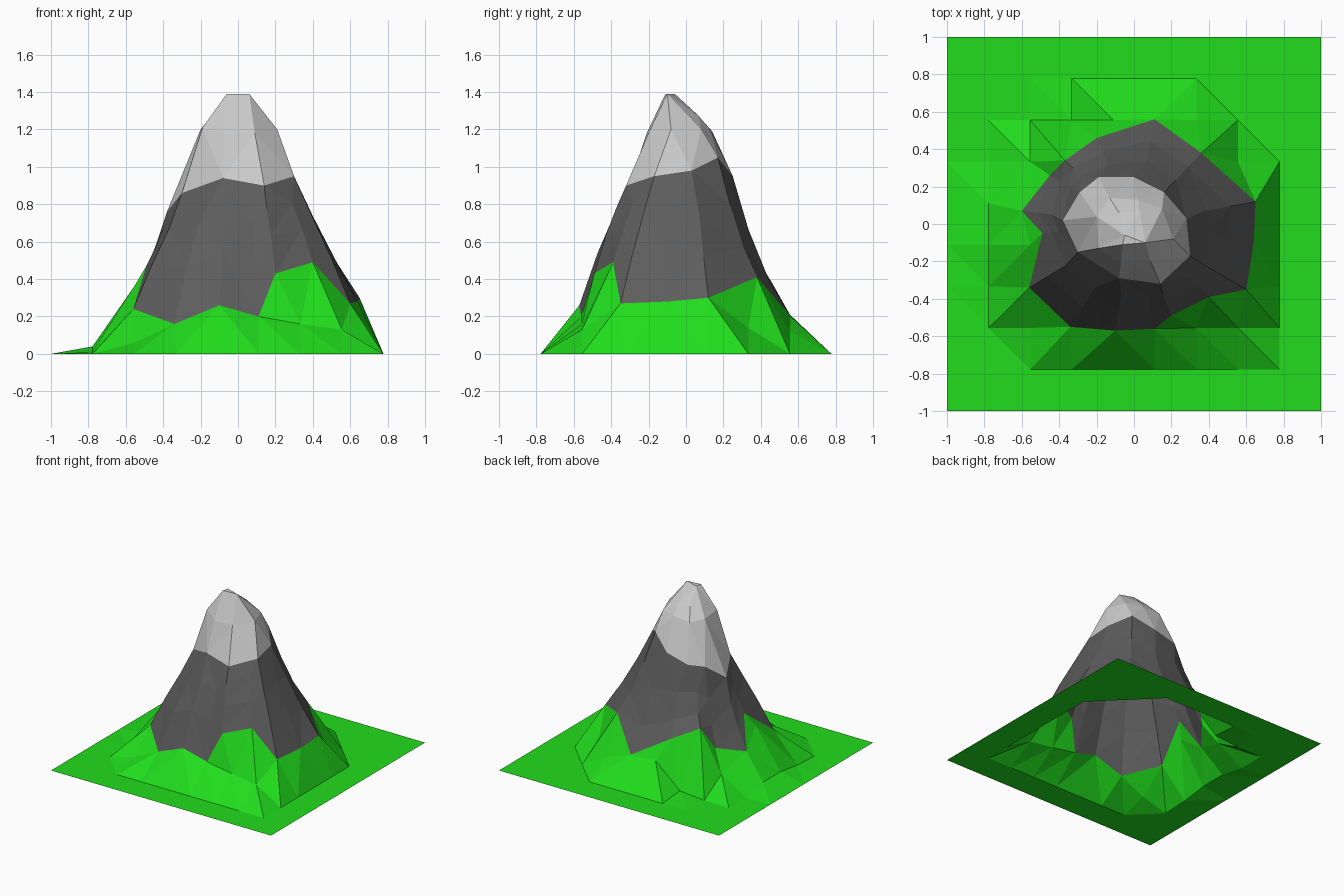
import bpy
from mathutils import Vector
from mathutils.geometry import delaunay_2d_cdt

if "Cube" in bpy.data.objects:
    bpy.data.objects.remove(bpy.data.objects["Cube"])

# Outlines (x, y, z): where grass meets rock, where rock meets snow, and the summit shoulder
rock_line = [(.65, .12, .30), (.36, .38, .41), (.11, .56, .20), (-.20, .46, .38),
             (-.37, .34, .46), (-.45, .26, .29), (-.60, .07, .23), (-.49, -.05, .47),
             (-.56, -.34, .24), (-.34, -.55, .16), (-.10, -.57, .26), (.11, -.56, .20),
             (.20, -.49, .43), (.40, -.39, .49), (.60, -.35, .27), (.64, -.10, .28)]
snow_line = [(.28, .03, .98), (.16, .17, 1.05), (0, .25, .95), (-.19, .25, .90),
             (-.29, .17, .88), (-.38, .02, .76), (-.30, -.15, .86), (-.08, -.29, .94),
             (.14, -.32, .90), (.30, -.17, .95)]
shoulder = [(.15, .08, 1.20), (.02, .13, 1.20), (-.13, .14, 1.19), (-.20, .04, 1.20),
            (-.19, -.13, 1.21), (-.07, -.21, 1.18), (.09, -.20, 1.18), (.21, -.08, 1.20)]
summit = [(-.06, -.11, 1.39), (.06, -.10, 1.39), (-.05, -.06, 1.39),
          (.03, .07, 1.27), (-.08, .06, 1.28)]


def sample(ring, x, y):
    """Point where the ray from the centre through (x, y) crosses the ring."""
    d = Vector((x, y))
    for i, p in enumerate(ring):
        a, b = Vector(p), Vector(ring[(i + 1) % len(ring)])
        ca, cb = d.cross(a.xy), d.cross(b.xy)
        if ca <= 0 < cb:
            return a.lerp(b, ca / (ca - cb))
    return Vector(ring[0])


def between(t):
    """Ring on the rock wall, bulging at the front and hollowed at the back."""
    ring = []
    for p in rock_line:
        q = Vector(p).lerp(sample(snow_line, p[0], p[1]), t)
        q.z -= .02 + .13 * q.y
        ring.append(q)
    return ring


# Grass: a 10 x 10 grid, raised at the foot of the mountain
raised = {(7, 6): .14, (6, 7): .12, (4, 7): .21, (3, 7): .02, (2, 6): .13,
          (2, 4): .36, (6, 2): .16, (7, 2): .13, (2, 2): .06,
          (1, 4): .04, (1, 5): .04, (1, 3): .01}
points = []
for i in range(10):
    for j in range(10):
        x, y = -1 + i * 2 / 9, -1 + j * 2 / 9
        if Vector((x, y)).length > sample(rock_line, x, y).xy.length + .04:
            points.append(Vector((x, y, raised.get((i, j), 0))))

# Nested rings constrain the triangulation; nesting depth picks the colour
loops = []
for ring in (rock_line, between(.35), between(.68), snow_line, shoulder):
    loops.append(list(range(len(points), len(points) + len(ring))))
    points += [Vector(p) for p in ring]
points += [Vector(p) for p in summit]

verts, _, faces, source, _, depth = delaunay_2d_cdt(
    [p.xy for p in points], [], loops, 0, 1e-5)
coords = [(v.x, v.y, points[s[0]].z if s else 0) for v, s in zip(verts, source)]

# Mountain surface, open underneath
mesh = bpy.data.meshes.new("mountain")
mesh.from_pydata(coords, [], faces)
for name, color in (("grass", (.015, .72, .012, 1)), ("rock", (.11, .11, .11, 1)),
                    ("snow", (.6, .6, .6, 1))):
    mat = bpy.data.materials.new(name)
    mat.diffuse_color = color
    mat.use_nodes = True
    mat.node_tree.nodes["Principled BSDF"].inputs["Base Color"].default_value = mat.diffuse_color
    mesh.materials.append(mat)
for poly, inside in zip(mesh.polygons, depth):
    poly.material_index = 2 if len(inside) >= 4 else 1 if inside else 0
mountain = bpy.data.objects.new("mountain", mesh)
bpy.context.collection.objects.link(mountain)
